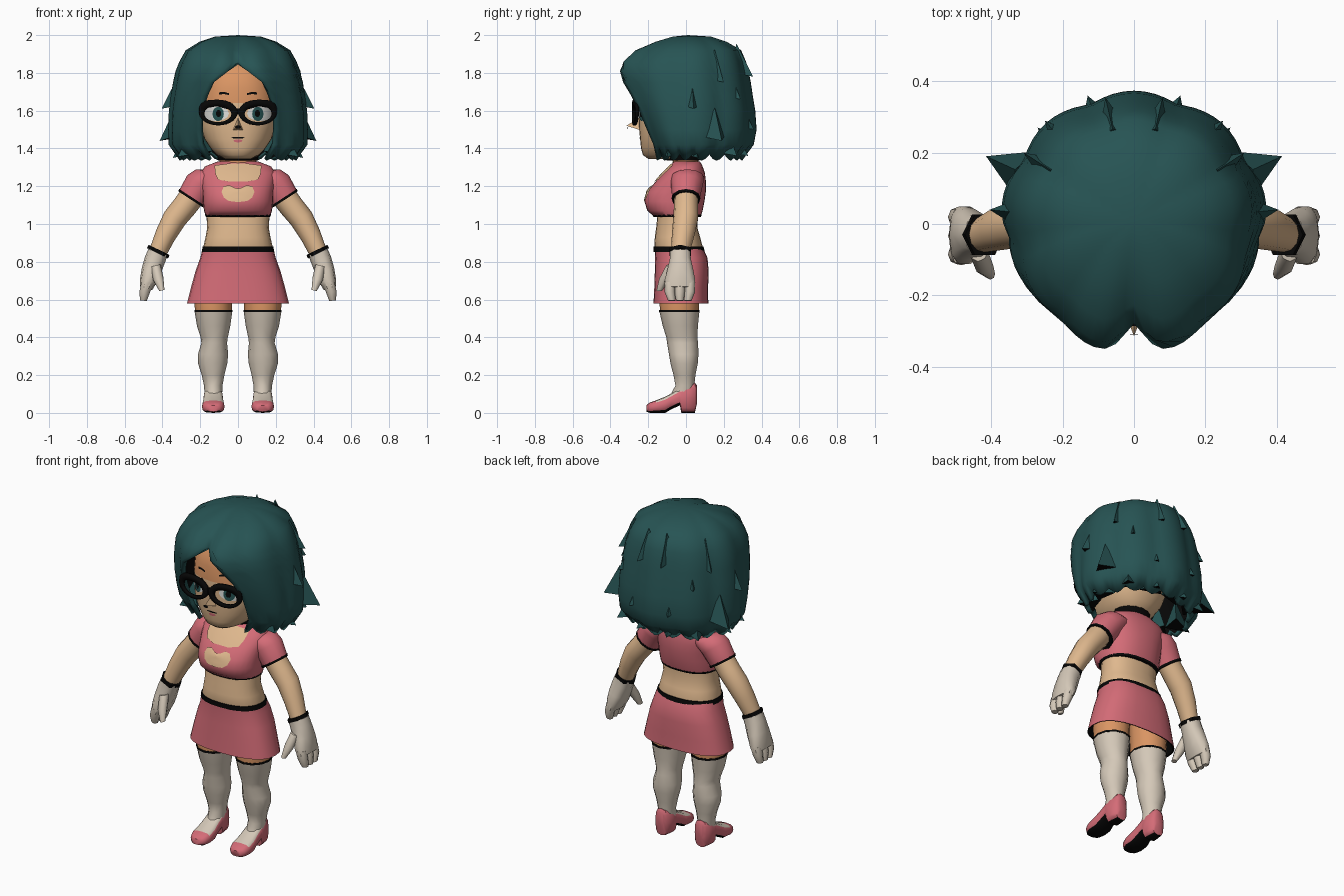
import bpy, bmesh, math
from mathutils import Vector
from mathutils.bvhtree import BVHTree

if "Cube" in bpy.data.objects:
    bpy.data.objects.remove(bpy.data.objects["Cube"])

COLORS = {"hair teal": (.02, .088, .088), "black": (.002, .002, .002), "skin": (.74, .48, .27),
          "warm skin": (.70, .30, .125), "pink": (.66, .15, .185), "cream": (.66, .58, .48),
          "eye white": (.75, .75, .72)}
MAT = {}
for name, c in COLORS.items():
    MAT[name] = bpy.data.materials.new(name)
    MAT[name].diffuse_color = (*c, 1)


def finish(name, bm, mats, rule=None, mirror=False, angle=50, recalc=True):
    """Turn a bmesh into a shaded object; rule(center, normal) gives the material index."""
    bmesh.ops.remove_doubles(bm, verts=bm.verts, dist=1e-4)
    if recalc:
        bmesh.ops.recalc_face_normals(bm, faces=bm.faces)
    bm.normal_update()
    if rule:
        for f in bm.faces:
            f.material_index = rule(f.calc_center_median(), f.normal)
    me = bpy.data.meshes.new(name)
    tree = BVHTree.FromBMesh(bm)
    bm.to_mesh(me)
    bm.free()
    ob = bpy.data.objects.new(name, me)
    bpy.context.collection.objects.link(ob)
    for m in mats.split(","):
        me.materials.append(MAT[m])
    bpy.ops.object.select_all(action='DESELECT')
    ob.select_set(True)
    bpy.context.view_layer.objects.active = ob
    bpy.ops.object.shade_smooth_by_angle(angle=math.radians(angle))
    if mirror:
        ob.modifiers.new("mirror", 'MIRROR').use_mirror_merge = False
    return ob, tree


def skin_rings(rings, closed=True, caps=True):
    """Bridge rows of points with quads."""
    bm = bmesh.new()
    rows = [[bm.verts.new(p) for p in r] for r in rings]
    n = len(rows[0])
    for a, b in zip(rows, rows[1:]):
        for j in range(n if closed else n - 1):
            k = (j + 1) % n
            bm.faces.new((a[j], a[k], b[k], b[j]))
    if caps:
        bm.faces.new(rows[0][::-1])
        bm.faces.new(rows[-1])
    return bm


def oval(n, e=2.0):
    """Unit superellipse."""
    for i in range(n):
        a = 2 * math.pi * i / n
        c, s = math.cos(a), math.sin(a)
        yield math.copysign(abs(c) ** (2 / e), c), math.copysign(abs(s) ** (2 / e), s)


def loft(name, rings, mats, tilt=0, n=12, e=2.0, **kw):
    """Rings are (x, y, z, rx, ry), leaning sideways by tilt degrees."""
    t = math.radians(tilt)
    pts = [[(x + u * rx * math.cos(t), y + v * ry, z + u * rx * math.sin(t)) for u, v in oval(n, e)]
           for x, y, z, rx, ry in rings]
    return finish(name, skin_rings(pts), mats, **kw)


def body(name, rows, mats, n=24, **kw):
    """Rows are (z, half width, front y, back y)."""
    return loft(name, [(0, (f + b) / 2, z, w, (b - f) / 2) for z, w, f, b in rows], mats, n=n, **kw)


def decal(name, outline, tree, mat, mirror=False, off=.005):
    """Thin painted plate draped on the front of a part."""
    c = [sum(p[i] for p in outline) / len(outline) for i in (0, 1)]
    rows = []
    for s in (1, .75, .5, .25, 0):
        row = []
        for px, pz in outline:
            x, z = c[0] + (px - c[0]) * s, c[1] + (pz - c[1]) * s
            hit, nor = tree.ray_cast(Vector((x, -2, z)), Vector((0, 1, 0)))[:2]
            if hit is None:
                hit, nor = tree.find_nearest(Vector((x, -.3, z)))[:2]
            row.append(hit + Vector((0, -off, off if nor.z > .5 else 0)))
        rows.append(row)
    return finish(name, skin_rings(rows, caps=False), mat, mirror=mirror)


def disc(x, z, rx, rz, n=14):
    return [(x + u * rx, z + v * rz) for u, v in oval(n)]


# Torso and clothes
body("midriff", [(.82, .18, -.15, .085), (.88, .183, -.168, .088), (.93, .172, -.165, .075),
                 (.98, .163, -.158, .06), (1.06, .168, -.15, .065)], "skin", e=2.3)
_, chest = body("crop_top", [(1.045, .172, -.175, .08), (1.07, .18, -.205, .088), (1.12, .185, -.22, .098),
                             (1.17, .187, -.205, .105), (1.22, .195, -.165, .106), (1.27, .2, -.12, .1),
                             (1.305, .175, -.085, .088), (1.33, .11, -.065, .075)], "pink", n=32, e=2.3)
body("crop_top_hem", [(1.038, .17, -.172, .079), (1.05, .175, -.179, .083)], "black", e=2.3)
skirt = [(.87, .187, -.166, .092), (.82, .2, -.163, .114), (.75, .225, -.165, .12),
         (.66, .25, -.168, .117), (.58, .27, -.172, .118), (.582, .262, -.165, .11), (.74, .2, -.14, .09)]
body("skirt", skirt, "pink,black", e=2.5, rule=lambda c, n: int(n.z < -.12))
body("waistband", [(.853, .192, -.171, .099), (.88, .187, -.172, .093)], "black", e=2.4)
decal("neckline", [(-.125, 1.305), (-.12, 1.26), (-.105, 1.23), (-.05, 1.22), (.05, 1.22), (.105, 1.23),
                   (.12, 1.26), (.125, 1.305), (.05, 1.315), (-.05, 1.315)], chest, "skin")
half = [(.02, 1.187), (.045, 1.2), (.075, 1.195), (.087, 1.17), (.075, 1.14), (.05, 1.122)]
decal("chest_cutout", half + [(0, 1.116)] + [(-x, z) for x, z in half[::-1]] + [(0, 1.182)], chest, "skin")
body("neck", [(1.26, .115, -.075, .07), (1.33, .098, -.07, .065), (1.4, .085, -.08, .065)], "warm skin", n=16)
body("choker", [(1.335, .105, -.1, .07), (1.37, .11, -.13, .075)], "black", n=16)

# Arms
loft("sleeve", [(.11, .01, 1.255, .05, .07), (.16, .008, 1.245, .076, .088), (.2, .005, 1.21, .084, .085),
                (.245, 0, 1.135, .08, .073)], "pink", tilt=36, mirror=True)
loft("sleeve_trim", [(.242, 0, 1.14, .083, .076), (.247, 0, 1.128, .082, .075)], "black", tilt=33, mirror=True)
loft("arm", [(.225, 0, 1.17, .068, .062), (.285, 0, 1.09, .066, .064), (.335, -.002, 1.03, .064, .066),
             (.385, -.015, .94, .056, .06), (.425, -.03, .85, .048, .05)], "skin", tilt=33, mirror=True)
loft("wrist_trim", [(.418, -.03, .863, .062, .066), (.426, -.03, .845, .062, .066)], "black",
     tilt=26, n=6, mirror=True)
loft("glove_palm", [(.424, -.03, .85, .054, .056), (.44, -.03, .81, .055, .058), (.46, -.03, .75, .052, .072),
                    (.475, -.032, .70, .045, .084), (.487, -.032, .66, .034, .082)], "cream",
     tilt=18, n=10, e=2.4, mirror=True)
for y in (.02, -.033, -.086):
    loft("finger", [(.48, y, .69, .032, .029), (.494, y, .64, .028, .028), (.501, y * .8 - .006, .594, .018, .02)],
         "cream", tilt=6, n=8, mirror=True)
loft("thumb", [(.437, -.075, .78, .028, .03), (.422, -.115, .71, .028, .027), (.403, -.14, .648, .014, .016)],
     "cream", tilt=-15, n=8, mirror=True)

# Legs
loft("thigh", [(.12, -.03, .74, .1, .1), (.132, -.035, .60, .1, .106), (.13, -.035, .53, .097, .102)],
     "warm skin", mirror=True)
loft("stocking_trim", [(.13, -.035, .545, .1, .107), (.13, -.035, .534, .101, .107)], "black", mirror=True)
loft("stocking", [(.13, -.035, .538, .1, .106), (.129, -.03, .46, .088, .093), (.126, -.022, .40, .072, .082),
                  (.126, -.018, .37, .068, .082), (.132, -.012, .31, .08, .078), (.134, -.01, .26, .077, .072),
                  (.132, -.008, .2, .06, .058), (.131, -.006, .145, .049, .05), (.13, -.025, .07, .045, .07)],
     "cream", mirror=True)
shoe = []
for y, lo, hi, w in [(.058, .05, .145, .022), (.047, 0, .16, .04), (0, 0, .15, .05), (-.025, 0, .138, .051),
                     (-.032, .04, .13, .051), (-.08, .018, .102, .054), (-.11, 0, .086, .058),
                     (-.16, 0, .066, .06), (-.192, 0, .055, .05), (-.21, .006, .04, .03)]:
    shoe.append([(.131 + u * w, y, (lo + hi) / 2 + v * (hi - lo) / 2) for u, v in oval(12, 3)])


def shoe_rule(c, n):
    if n.z < -.6 and c.z < .06:
        return 1
    return 2 if n.z > .55 and -.14 < c.y < 0 else 0


finish("shoe", skin_rings(shoe), "pink,black,cream", rule=shoe_rule, mirror=True)

# Head and face
_, face = body("head", [(1.345, .07, -.2, .03), (1.365, .11, -.228, .07), (1.4, .145, -.238, .1),
                        (1.45, .178, -.243, .13), (1.52, .2, -.25, .15), (1.6, .206, -.25, .16),
                        (1.64, .206, -.25, .16), (1.72, .2, -.243, .15), (1.8, .175, -.225, .13),
                        (1.87, .1, -.16, .08)], "skin,warm skin", n=32, e=2.3,
               rule=lambda c, n: int(c.z > 1.64))
nose = bmesh.new()
a, b, top, tip = [nose.verts.new(p) for p in
                  ((-.03, -.235, 1.495), (.03, -.235, 1.495), (0, -.235, 1.57), (0, -.315, 1.52))]
for f in ((a, b, tip), (b, top, tip), (top, a, tip), (a, top, b)):
    nose.faces.new(f)
finish("nose", nose, "skin", angle=70)
decal("nose_tip", disc(0, 1.513, .016, .009, 8), face, "black", off=.06)
decal("mouth_line", disc(0, 1.457, .034, .005, 10), face, "black", off=.006)
decal("lip", disc(0, 1.44, .024, .008, 10), face, "pink")
decal("eye", disc(.118, 1.585, .07, .04), face, "eye white", True, .004)
decal("iris", disc(.105, 1.583, .03, .038), face, "hair teal", True, .007)
decal("pupil", disc(.103, 1.585, .014, .02, 10), face, "black", True, .009)
decal("eyelid", [(.045, 1.605), (.08, 1.625), (.13, 1.63), (.185, 1.61), (.185, 1.63), (.05, 1.64)],
      face, "black", True, .009)
decal("eyebrow", [(.048, 1.683), (.075, 1.688), (.1, 1.685), (.1, 1.697), (.075, 1.7), (.048, 1.692)],
      face, "black", True)

# Glasses: flared frames joined at the bridge
rows = [[], []]
for u, v in oval(28):
    lift = .03 * max(0, u) ** 2 * max(0, v) ** .5
    for row, (x, z) in zip(rows, ((.104 + .102 * u, 1.59 + .068 * v + lift),
                                  (.107 + .072 * u, 1.582 + .042 * v + lift * .3))):
        row.append((x, -.278 + .5 * x * x, z))
ob, _ = finish("glasses_frame", skin_rings(rows, caps=False), "black", mirror=True)
sol = ob.modifiers.new("depth", 'SOLIDIFY')
sol.thickness, sol.offset = .016, 0
loft("glasses_bridge", [(0, -.278, 1.582, .03, .008), (0, -.278, 1.612, .03, .008)], "black", n=8)

# Hair shell: z, half width, front y, back y, half width of the face opening
LEVELS = [(2.0, 0, 0, 0, 0), (1.992, .12, -.09, .12, 0), (1.965, .2, -.18, .2, 0), (1.92, .272, -.285, .275, 0),
          (1.86, .305, -.35, .3, 0), (1.81, .325, -.368, .313, .05), (1.75, .338, -.36, .325, .125),
          (1.68, .35, -.34, .335, .17), (1.6, .36, -.31, .348, .198), (1.5, .365, -.26, .355, .2),
          (1.42, .362, -.215, .34, .193), (1.345, .31, -.185, .28, .15)]
N = 64
grid = []
for i, (z, hx, yf, yb, gap) in enumerate(LEVELS):
    a0 = math.asin(gap / hx) if gap else 0
    row = []
    for j in range(N + 1):
        ang = a0 + (2 * math.pi - 2 * a0) * j / N
        s, c = math.sin(ang), math.cos(ang)
        lock = .975 + .05 * abs(math.cos(4.5 * (ang - math.pi)))
        x, y = hx * s * lock, (-c * yf * -1 if c > 0 else -c * yb) * lock
        if c > 0:
            y *= 1 - .15 * math.exp(-(x / .05) ** 2)
        dz = (.022 if j % 4 == 2 else -.01 if j % 4 == 0 else 0) if i == len(LEVELS) - 1 else 0
        row.append((x, y + .01, z + dz))
    grid.append(row)
ob, _ = finish("hair", skin_rings(grid, closed=False, caps=False), "hair teal,black")
sol = ob.modifiers.new("inner side", 'SOLIDIFY')
sol.thickness, sol.offset, sol.material_offset = .025, -1, 1

# Pointed locks with dark undersides
bm = bmesh.new()
for x, y, z, w in ((.405, .04, 1.61, .06), (.415, .19, 1.44, .07), (.32, -.1, 1.355, .06), (.345, .06, 1.35, .06),
                   (.13, .36, 1.5, .07), (.08, .355, 1.78, .05), (.25, .29, 1.66, .06), (.27, .27, 1.36, .07),
                   (.1, .33, 1.36, .07), (.31, .2, 1.75, .05)):
    tip = Vector((x, y, z))
    d = Vector((x, y, 0)).normalized()
    side = Vector((-d.y, d.x, 0)) * w
    base = tip - d * .12 + Vector((0, 0, .025))
    t, l, r, u = [bm.verts.new(p) for p in (tip, base - side, base + side, base + d * .03 + Vector((0, 0, .15)))]
    for f in ((l, r, t), (r, u, t), (u, l, t), (l, u, r)):
        bm.faces.new(f)
finish("hair_locks", bm, "hair teal,black", rule=lambda c, n: int(n.z < -.5), mirror=True, angle=60)

for m in bpy.data.materials:
    if m.users and not m.is_grease_pencil:
        m.use_nodes = True
        m.node_tree.nodes["Principled BSDF"].inputs["Base Color"].default_value = m.diffuse_color
